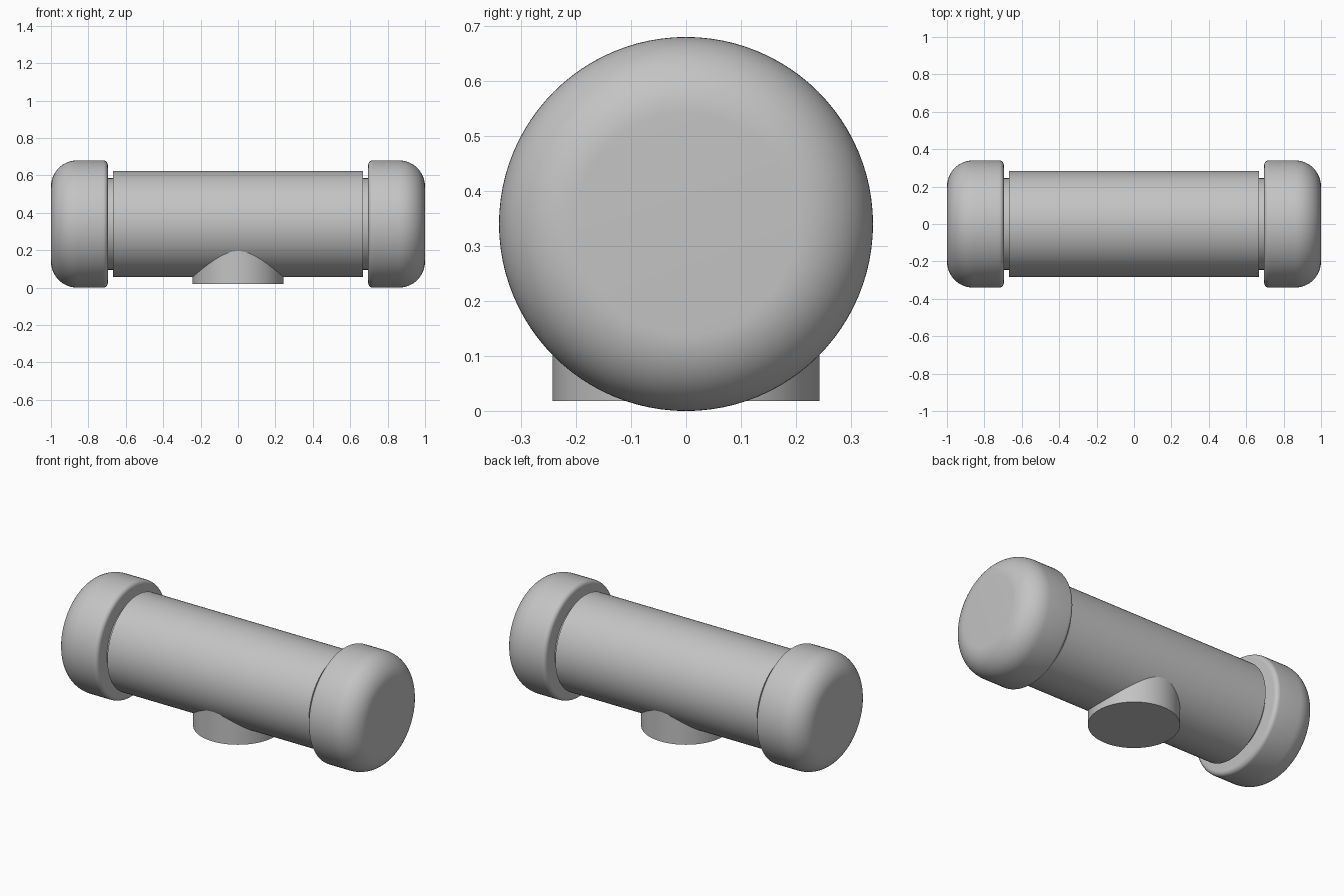
import bpy, bmesh
from math import sin, cos, pi, radians
from mathutils import Matrix, Vector

AXIS_Z = 0.34
SEGMENTS = 96

if "Cube" in bpy.data.objects:
    bpy.data.objects.remove(bpy.data.objects["Cube"], do_unlink=True)

grey = bpy.data.materials.new("plain grey")
grey.use_nodes = True
colour = (0.55, 0.55, 0.55, 1)
grey.diffuse_color = colour
grey.node_tree.nodes["Principled BSDF"].inputs["Base Color"].default_value = colour


def arc(x, r, radius, start, end, steps):
    """Fillet points around centre (x, r)."""
    angles = [radians(start + (end - start) * i / steps) for i in range(steps + 1)]
    return [(x + radius * cos(a), r + radius * sin(a)) for a in angles]


def lathe(name, profile, matrix):
    """Revolve (x, radius) points, whose ends lie on the axis, around x."""
    bm = bmesh.new()
    verts = [bm.verts.new((x, 0, r)) for x, r in profile]
    edges = [bm.edges.new(pair) for pair in zip(verts, verts[1:])]
    bmesh.ops.spin(bm, geom=verts + edges, cent=(0, 0, 0), axis=(1, 0, 0),
                   angle=2 * pi, steps=SEGMENTS, use_merge=True)
    bmesh.ops.remove_doubles(bm, verts=bm.verts, dist=1e-5)
    bmesh.ops.recalc_face_normals(bm, faces=bm.faces)
    mesh = bpy.data.meshes.new(name)
    bm.to_mesh(mesh)
    bm.free()
    mesh.materials.append(grey)
    obj = bpy.data.objects.new(name, mesh)
    bpy.context.collection.objects.link(obj)
    obj.matrix_world = matrix
    bpy.ops.object.select_all(action='DESELECT')
    obj.select_set(True)
    bpy.context.view_layer.objects.active = obj
    bpy.ops.object.shade_smooth_by_angle(angle=radians(30))
    return obj


def rod(name, x0, x1, r, matrix):
    return lathe(name, [(x0, 0), (x0, r), (x1, r), (x1, 0)], matrix)


centre = Matrix.Translation(Vector((0, 0, AXIS_Z)))

# Main tube
rod("main_tube", -0.667, 0.667, 0.283, centre)

# Rounded end caps, each on a narrower neck
cap_profile = ([(0.696, 0)] + arc(0.721, 0.315, 0.025, 180, 90, 6)
               + arc(0.86, 0.2, 0.14, 90, 0, 16) + [(1, 0)])
for side, turn in (("left", 0), ("right", pi)):
    place = centre @ Matrix.Rotation(turn, 4, 'Z')
    rod(side + "_neck", 0.64, 0.72, 0.245, place)
    lathe(side + "_end_cap", cap_profile, place)

# Short branch pipe pointing down from the tube
rod("branch_pipe", 0, AXIS_Z - 0.018, 0.243, centre @ Matrix.Rotation(pi / 2, 4, 'Y'))
